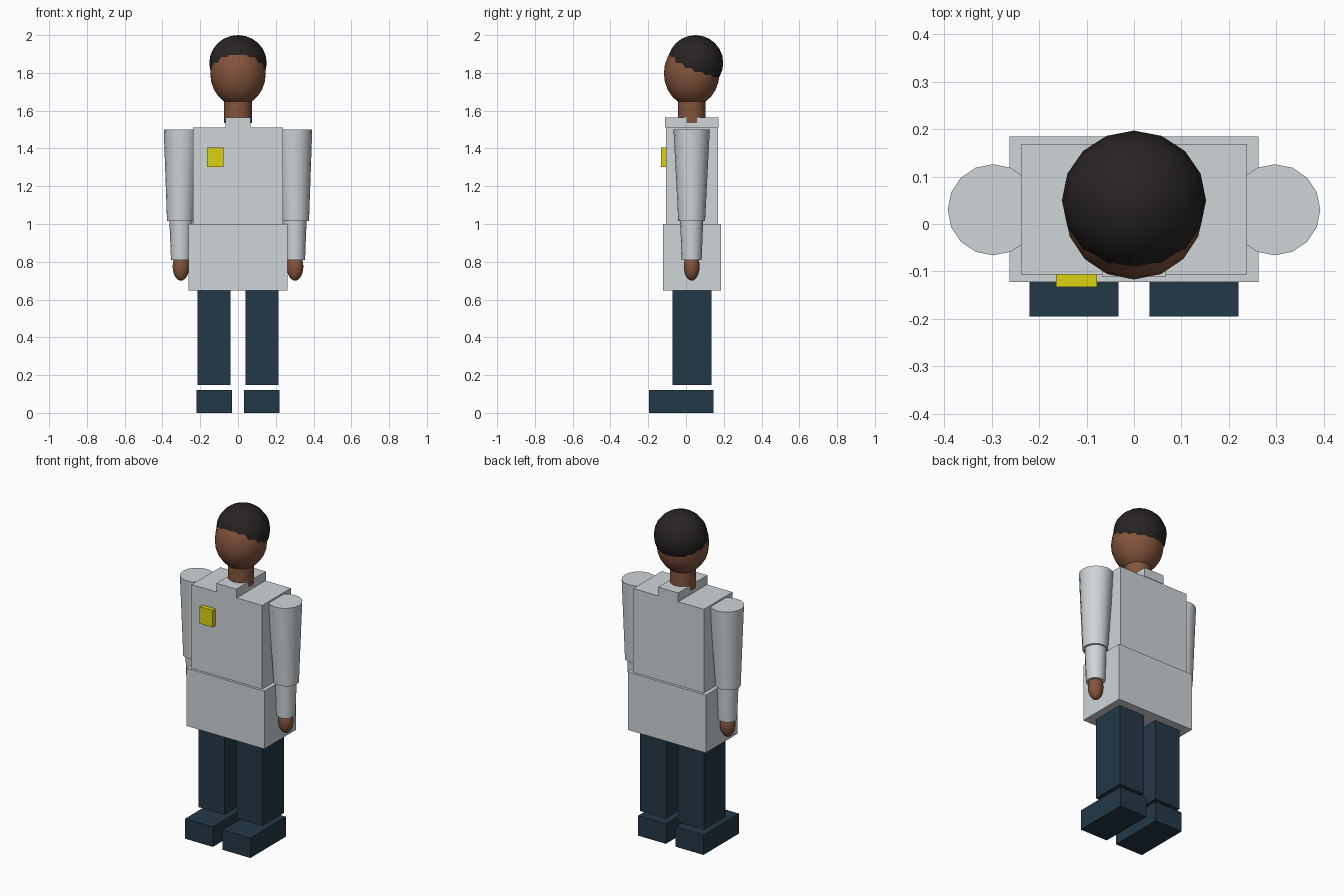
import bpy
from mathutils import Vector

if "Cube" in bpy.data.objects:
    bpy.data.objects.remove(bpy.data.objects["Cube"])


def material(name, rgb):
    m = bpy.data.materials.new(name)
    m.diffuse_color = (*rgb, 1)
    m.use_nodes = True
    m.node_tree.nodes["Principled BSDF"].inputs["Base Color"].default_value = m.diffuse_color
    return m


COAT = material("coat_white", (0.62, 0.66, 0.69))
NAVY = material("navy", (0.017, 0.04, 0.065))
SKIN = material("skin", (0.23, 0.09, 0.045))
HAIR = material("hair_dark", (0.02, 0.017, 0.016))
YELLOW = material("badge_yellow", (0.72, 0.65, 0.005))
MID_Y = 0.03  # depth axis of the body


def finish(name, mat, smooth=False):
    ob = bpy.context.object
    ob.name = name
    ob.data.materials.append(mat)
    if smooth:
        bpy.ops.object.shade_smooth_by_angle()
    return ob


def box(name, lo, hi, mat):
    lo, hi = Vector(lo), Vector(hi)
    bpy.ops.mesh.primitive_cube_add(size=1, location=(lo + hi) / 2)
    bpy.context.object.scale = hi - lo
    bpy.ops.object.transform_apply(location=False, rotation=False, scale=True)
    return finish(name, mat)


def ball(name, center, radii, mat):
    bpy.ops.mesh.primitive_uv_sphere_add(segments=16, ring_count=12, radius=1, location=center)
    bpy.context.object.scale = radii
    bpy.ops.object.transform_apply(location=False, rotation=False, scale=True)
    return finish(name, mat, True)


def tube(name, x, z0, z1, r0, r1, mat, lean=0.0):
    """Tapered 16-sided cylinder; lean moves its lower end sideways."""
    bpy.ops.mesh.primitive_cone_add(vertices=16, radius1=r0, radius2=r1, depth=z1 - z0,
                                    location=(x, MID_Y, (z0 + z1) / 2))
    for v in bpy.context.object.data.vertices:
        if v.co.z < 0:
            v.co.x += lean
    return finish(name, mat, True)


# Coat, collar and badge
box("coat_skirt", (-0.263, -0.122, 0.648), (0.263, 0.185, 1.0), COAT)
box("coat_torso", (-0.238, -0.107, 1.0), (0.238, 0.169, 1.51), COAT)
box("collar", (-0.067, -0.111, 1.51), (0.067, 0.172, 1.565), COAT)
box("badge", (-0.165, -0.133, 1.302), (-0.078, -0.107, 1.405), YELLOW)

# Neck, head and hair
tube("neck", 0, 1.535, 1.67, 0.073, 0.073, SKIN)
ball("head", (0, 0.03, 1.798), (0.147, 0.147, 0.173), SKIN)
ball("hair", (0, 0.05, 1.853), (0.152, 0.147, 0.147), HAIR)

# Limbs on both sides
for side, s in (("right", -1), ("left", 1)):
    tube(side + "_upper_sleeve", s * 0.297, 1.015, 1.5, 0.071, 0.096, COAT, lean=s * 0.008)
    tube(side + "_lower_sleeve", s * 0.302, 0.81, 1.015, 0.053, 0.061, COAT)
    ball(side + "_hand", (s * 0.302, MID_Y, 0.775), (0.044, 0.042, 0.075), SKIN)
    x0, x1 = sorted((s * 0.041, s * 0.215))
    box(side + "_leg", (x0, -0.072, 0.147), (x1, 0.134, 0.648), NAVY)
    x0, x1 = sorted((s * 0.033, s * 0.22))
    box(side + "_shoe", (x0, -0.195, 0), (x1, 0.146, 0.122), NAVY)
